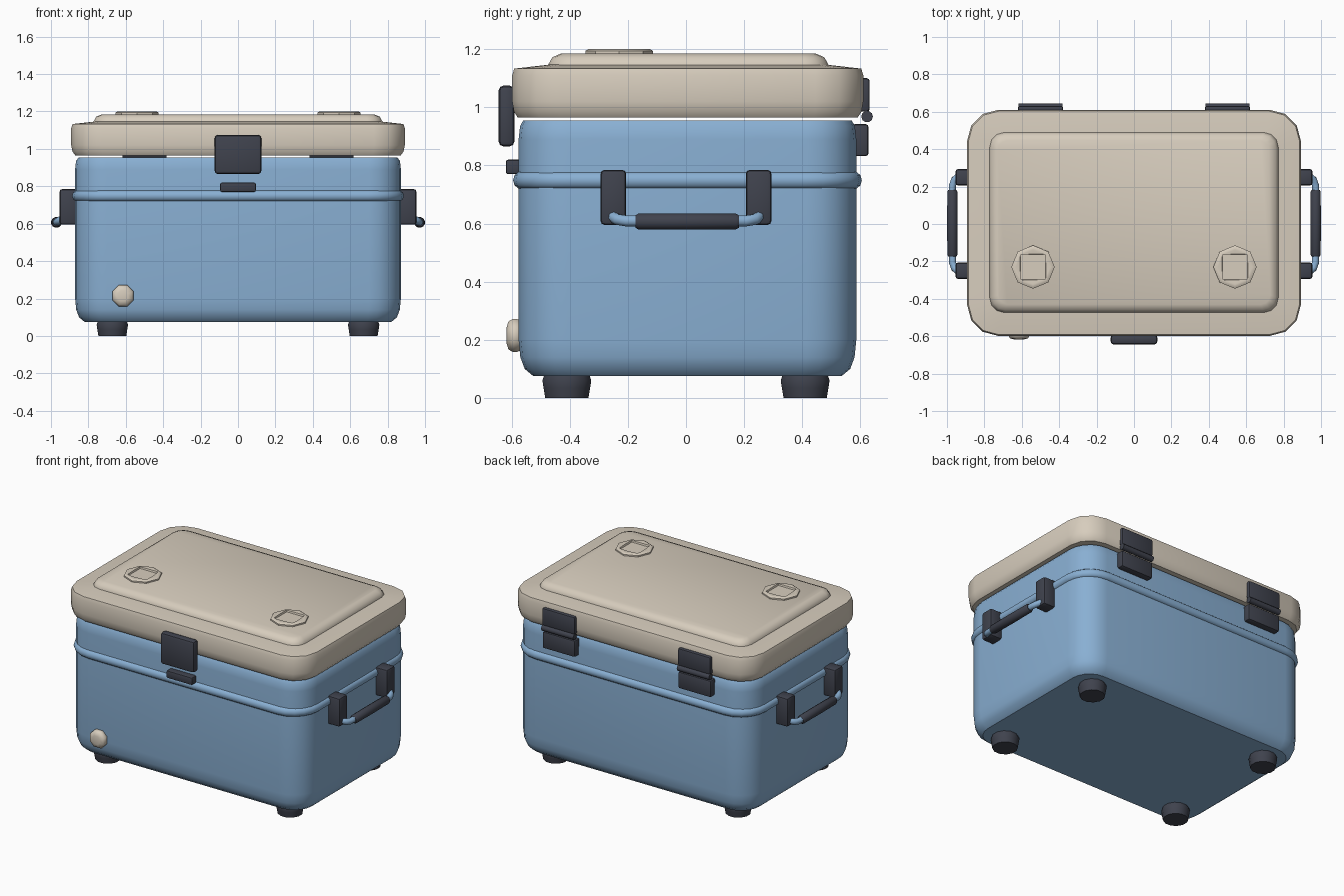
import bpy, bmesh, math
from mathutils import Vector, Matrix

cube = bpy.data.objects.get("Cube")
if cube:
    bpy.data.objects.remove(cube, do_unlink=True)


def material(name, rgb):
    m = bpy.data.materials.new(name)
    m.use_nodes = True
    m.diffuse_color = (*rgb, 1)
    m.node_tree.nodes["Principled BSDF"].inputs["Base Color"].default_value = (*rgb, 1)
    return m


BLUE = material("sky blue", (0.25, 0.43, 0.65))
CREAM = material("warm cream", (0.68, 0.61, 0.51))
DARK = material("dark slate", (0.05, 0.055, 0.075))


def finish(bm, name, mat, angle=35):
    bmesh.ops.recalc_face_normals(bm, faces=bm.faces)
    mesh = bpy.data.meshes.new(name)
    bm.to_mesh(mesh)
    bm.free()
    mesh.materials.append(mat)
    ob = bpy.data.objects.new(name, mesh)
    bpy.context.collection.objects.link(ob)
    bpy.ops.object.select_all(action='DESELECT')
    ob.select_set(True)
    bpy.context.view_layer.objects.active = ob
    bpy.ops.object.shade_smooth_by_angle(angle=math.radians(angle))
    return ob


def rounded_rect(hx, hy, r, z, seg, cy):
    pts = []
    for k, (sx, sy) in enumerate(((1, 1), (-1, 1), (-1, -1), (1, -1))):
        for i in range(seg + 1):
            a = math.pi / 2 * (k + i / seg)
            pts.append((sx * (hx - r) + r * math.cos(a), cy + sy * (hy - r) + r * math.sin(a), z))
    return pts


def loft(name, mat, sections, seg=4, cy=0.005, closed=False, angle=35):
    """Skin rounded rectangles (half x, half y, radius, height)."""
    bm = bmesh.new()
    rings = [[bm.verts.new(p) for p in rounded_rect(*s, seg, cy)] for s in sections]
    n = len(rings[0])
    pairs = list(zip(rings, rings[1:]))
    if closed:
        pairs.append((rings[-1], rings[0]))
    else:
        bm.faces.new(rings[0])
        bm.faces.new(rings[-1])
    for a, b in pairs:
        for i in range(n):
            j = (i + 1) % n
            bm.faces.new((a[i], a[j], b[j], b[i]))
    return finish(bm, name, mat, angle)


def box(name, mat, lo, hi, bevel=0.012, seg=2):
    lo, hi = Vector(lo), Vector(hi)
    bm = bmesh.new()
    bmesh.ops.create_cube(bm, size=1)
    for v in bm.verts:
        v.co = (lo + hi) / 2 + Vector(c * d for c, d in zip(v.co, hi - lo))
    bmesh.ops.bevel(bm, geom=bm.edges[:], offset=bevel, segments=seg, affect='EDGES', profile=0.5)
    return finish(bm, name, mat)


def lathe(name, mat, profile, sides, centre, axis='Z', angle=35):
    """Turn (radius, height) points about an axis through centre."""
    turn = {'Z': Matrix(), 'X': Matrix.Rotation(math.pi / 2, 4, 'Y'),
            'Y': Matrix.Rotation(math.pi / 2, 4, 'X')}[axis]
    bm = bmesh.new()
    rings = []
    for r, h in profile:
        ring = []
        for i in range(sides):
            a = math.tau * (i + 0.5) / sides
            p = turn @ Vector((r * math.cos(a), r * math.sin(a), h))
            ring.append(bm.verts.new(p + Vector(centre)))
        rings.append(ring)
    bm.faces.new(rings[0])
    bm.faces.new(rings[-1])
    for a, b in zip(rings, rings[1:]):
        for i in range(sides):
            j = (i + 1) % sides
            bm.faces.new((a[i], a[j], b[j], b[i]))
    return finish(bm, name, mat, angle)


def tube(name, mat, points, radius):
    curve = bpy.data.curves.new(name, 'CURVE')
    curve.dimensions = '3D'
    curve.bevel_depth = radius
    curve.bevel_resolution = 2
    curve.use_fill_caps = True
    spline = curve.splines.new('POLY')
    spline.points.add(len(points) - 1)
    for p, co in zip(spline.points, points):
        p.co = (*co, 1)
    curve.materials.append(mat)
    ob = bpy.data.objects.new(name, curve)
    bpy.context.collection.objects.link(ob)


# Insulated tub, with softened top and bottom edges
loft("body", BLUE, [(0.82, 0.53, 0.13, 0.075), (0.85, 0.56, 0.155, 0.1),
                    (0.865, 0.575, 0.165, 0.14), (0.871, 0.581, 0.17, 0.2),
                    (0.871, 0.581, 0.17, 0.89), (0.866, 0.576, 0.165, 0.935),
                    (0.852, 0.565, 0.155, 0.955)], seg=5)

# Rounded band around the tub
band = []
for i in range(10):
    a = math.tau * i / 10
    grow = 0.027 * math.cos(a)
    band.append((0.86 + grow, 0.573 + grow, 0.165 + grow, 0.749 + 0.03 * math.sin(a)))
loft("body_band", BLUE, band, seg=5, closed=True, angle=50)

# Lid and its raised top panel
loft("lid", CREAM, [(0.87, 0.585, 0.15, 0.965), (0.885, 0.598, 0.16, 0.985),
                    (0.892, 0.604, 0.165, 1.02), (0.892, 0.604, 0.165, 1.11),
                    (0.885, 0.597, 0.16, 1.133), (0.76, 0.475, 0.06, 1.147)], seg=3, cy=0.006)
loft("lid_panel", CREAM, [(0.772, 0.482, 0.08, 1.135), (0.772, 0.482, 0.08, 1.147),
                          (0.758, 0.468, 0.07, 1.172), (0.728, 0.438, 0.05, 1.185)],
     seg=3, cy=0.008, angle=40)

# Cup rests: eight-sided rims with a square recess
for side, x in (("right", -0.54), ("left", 0.54)):
    bm = bmesh.new()
    loops = []
    for r, z in ((0.116, 1.178), (0.116, 1.194), (0.106, 1.2), (0.092, 1.2)):
        loops.append([bm.verts.new((x + r * math.cos(math.tau * i / 8),
                                    -0.23 + r * math.sin(math.tau * i / 8), z)) for i in range(8)])
    for h, z in ((0.07, 1.199), (0.067, 1.188)):
        square = []
        for i in range(8):
            a = math.tau * i / 8
            k = h / max(abs(math.cos(a)), abs(math.sin(a)))
            square.append(bm.verts.new((x + k * math.cos(a), -0.23 + k * math.sin(a), z)))
        loops.append(square)
    for a, b in zip(loops, loops[1:]):
        for i in range(8):
            j = (i + 1) % 8
            bm.faces.new((a[i], a[j], b[j], b[i]))
    bm.faces.new(loops[-1])
    finish(bm, side + "_cup_rest", CREAM)

# Feet
for ys, end in ((-1, "front"), (1, "back")):
    for xs, side in ((-1, "right"), (1, "left")):
        lathe(f"{end}_{side}_foot", DARK, [(0.077, 0), (0.083, 0.035), (0.087, 0.06), (0.08, 0.08)],
              12, (xs * 0.672, ys * 0.41, 0))

# Front latch and its catch
box("latch", DARK, (-0.125, -0.645, 0.865), (0.125, -0.59, 1.075), 0.018)
box("latch_catch", DARK, (-0.095, -0.62, 0.77), (0.095, -0.56, 0.82), 0.008)

# Rear hinges
for side, x in (("right", -0.5), ("left", 0.5)):
    box(side + "_hinge_upper", DARK, (x - 0.12, 0.59, 0.985), (x + 0.12, 0.632, 1.1), 0.01)
    box(side + "_hinge_lower", DARK, (x - 0.12, 0.57, 0.832), (x + 0.12, 0.628, 0.942), 0.01)
    lathe(side + "_hinge_pin", DARK, [(0.02, -0.118), (0.02, 0.118)], 10, (x, 0.623, 0.968), 'X', 50)

# Drain plug
lathe("drain_plug", CREAM, [(0.05, -0.02), (0.061, 0.0), (0.061, 0.016), (0.052, 0.03), (0.03, 0.036)],
      8, (-0.615, -0.581, 0.215), 'Y', 50)

# Side handles: two brackets, a bent bar and a grip
for s, side in ((-1, "right"), (1, "left")):
    for e, end in ((-1, "front"), (1, "back")):
        y = e * 0.25
        xs = sorted((s * 0.86, s * 0.954))
        box(f"{side}_{end}_handle_bracket", DARK, (xs[0], y - 0.044, 0.595), (xs[1], y + 0.044, 0.785), 0.014)
    half = [(0.925, 0.25, 0.63), (0.945, 0.25, 0.622), (0.96, 0.236, 0.614), (0.971, 0.205, 0.609)]
    path = [(s * x, y, z) for x, y, z in half]
    path += [(x, -y, z) for x, y, z in reversed(path)]
    tube(side + "_handle_bar", BLUE, path, 0.02)
    lathe(side + "_handle_grip", DARK, [(0.022, -0.178), (0.028, -0.168), (0.029, 0), (0.028, 0.168), (0.022, 0.178)],
          12, (s * 0.971, 0.004, 0.607), 'Y')
